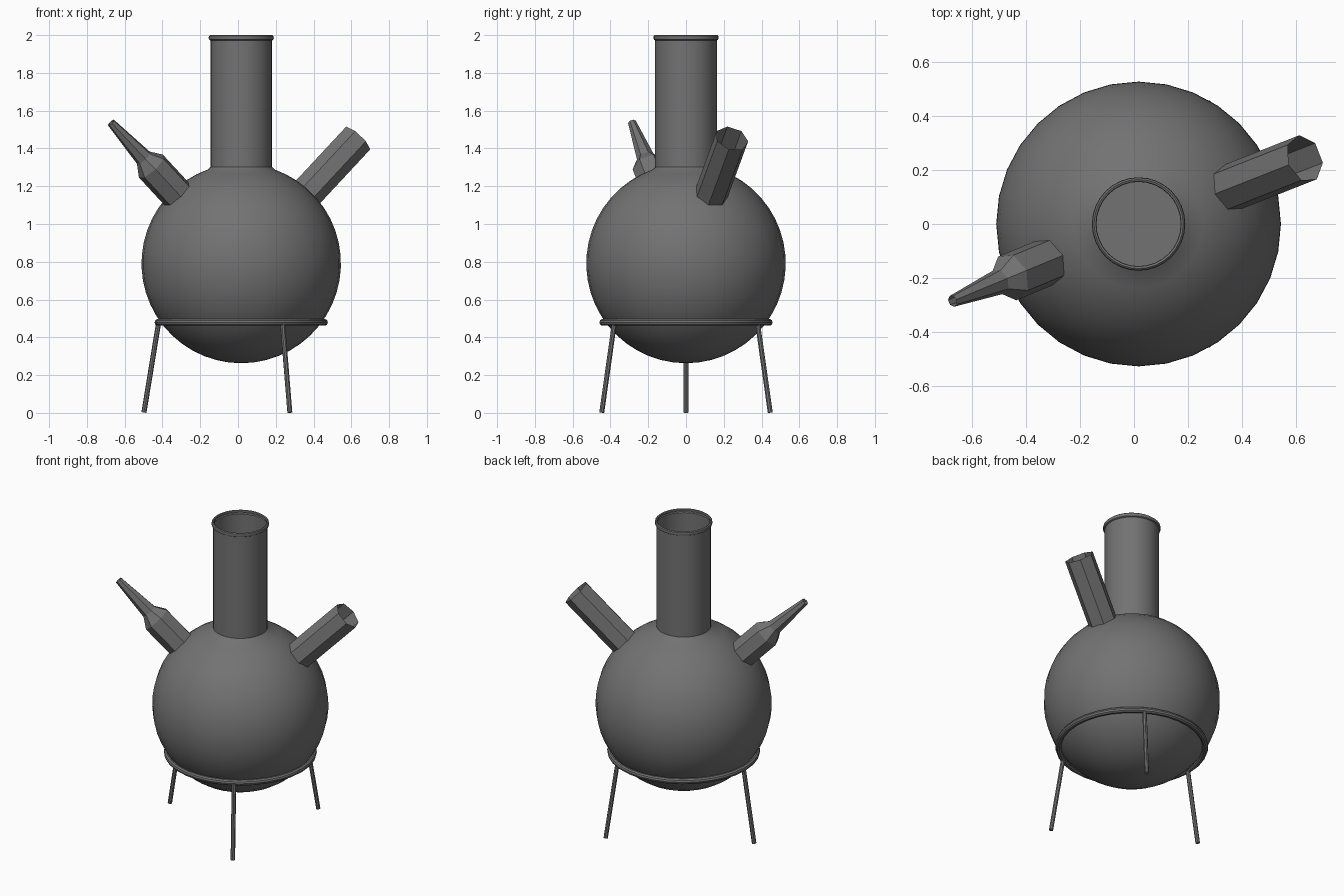
import bpy, bmesh
from math import sin, cos, pi, radians, asin
from mathutils import Vector, Matrix

if "Cube" in bpy.data.objects:
    bpy.data.objects.remove(bpy.data.objects["Cube"])

CX = 0.017                      # shared axis of bulb, neck and stand
CENTRE = Vector((CX, 0, 0.791))  # bulb centre
R = 0.528                       # bulb radius

dark = bpy.data.materials.new("dark_grey")
dark.diffuse_color = (0.17, 0.17, 0.17, 1)
dark.use_nodes = True
dark.node_tree.nodes["Principled BSDF"].inputs["Base Color"].default_value = dark.diffuse_color


def finish(name, bm, matrix, smooth):
    bmesh.ops.recalc_face_normals(bm, faces=bm.faces)
    mesh = bpy.data.meshes.new(name)
    bm.to_mesh(mesh)
    bm.free()
    mesh.materials.append(dark)
    obj = bpy.data.objects.new(name, mesh)
    obj.matrix_world = matrix
    bpy.context.collection.objects.link(obj)
    if smooth:
        bpy.ops.object.select_all(action='DESELECT')
        obj.select_set(True)
        bpy.context.view_layer.objects.active = obj
        bpy.ops.object.shade_smooth_by_angle(angle=radians(35))
    return obj


def lathe(name, profile, sides, matrix, smooth=True, closed=False, cap=False):
    """Revolve (radius, height) points about local z; radius 0 makes a pole."""
    bm = bmesh.new()
    rings = []
    for r, z in profile:
        if r < 1e-6:
            rings.append([bm.verts.new((0, 0, z))] * sides)
        else:
            rings.append([bm.verts.new((r * cos(2 * pi * i / sides + pi),
                                        r * sin(2 * pi * i / sides + pi), z))
                          for i in range(sides)])
    pairs = list(zip(rings, rings[1:]))
    if closed:
        pairs.append((rings[-1], rings[0]))
    for a, b in pairs:
        for i in range(sides):
            j = (i + 1) % sides
            quad = (a[i], a[j], b[j], b[i])
            bm.faces.new(list(dict.fromkeys(quad)))
    if cap:
        bm.faces.new(rings[0])
        bm.faces.new(rings[-1])
    return finish(name, bm, matrix, smooth)


def rod(name, start, end, radius):
    d = end - start
    m = Matrix.Translation(start) @ d.to_track_quat('Z', 'Y').to_matrix().to_4x4()
    return lathe(name, [(radius, 0), (radius, d.length)], 8, m, cap=True)


axis = Matrix.Translation((CX, 0, 0))

# Flask body: round bulb meeting an open neck with a rolled rim
top_angle = pi - asin(0.176 / R)
steps = 22
profile = [(R * sin(top_angle * k / steps), CENTRE.z - R * cos(top_angle * k / steps))
           for k in range(steps + 1)]
profile += [(0.163, 1.302), (0.163, 1.972), (0.170, 1.976), (0.173, 1.985),
            (0.171, 1.995), (0.165, 2.0), (0.158, 1.997), (0.156, 1.988)]
lathe("flask_body", profile, 32, axis)

# Flat floor at the bottom of the neck
lathe("neck_floor", [(0, 1.3), (0.163, 1.3)], 32, axis)


# Low-sided tubes pointing radially out of the bulb at 45 degrees
def side_tube(name, heading, profile):
    m = (Matrix.Translation(CENTRE) @ Matrix.Rotation(radians(heading), 4, 'Z')
         @ Matrix.Rotation(radians(45), 4, 'Y'))
    return lathe(name, profile, 7, m, smooth=False)


side_tube("open_side_tube", 21.5, [(0.09, 0.51), (0.09, 0.935)])
side_tube("side_nozzle", 202.5, [(0.09, 0.51), (0.09, 0.725),
                                 (0.048, 0.79), (0.022, 1.055)])

# Stand ring
ring = [(0.44 + 0.0185 * cos(2 * pi * k / 10), 0.479 + 0.0185 * sin(2 * pi * k / 10))
        for k in range(10)]
lathe("stand_ring", ring, 32, axis, closed=True)

# Three splayed legs
for n, deg in enumerate((180, -60, 60), 1):
    a = Vector((cos(radians(deg)), sin(radians(deg)), 0))
    base = Vector((CX, 0, 0))
    rod(f"stand_leg_{n}", base + a * 0.515 + Vector((0, 0, 0.002)),
        base + a * 0.437 + Vector((0, 0, 0.48)), 0.0135)
